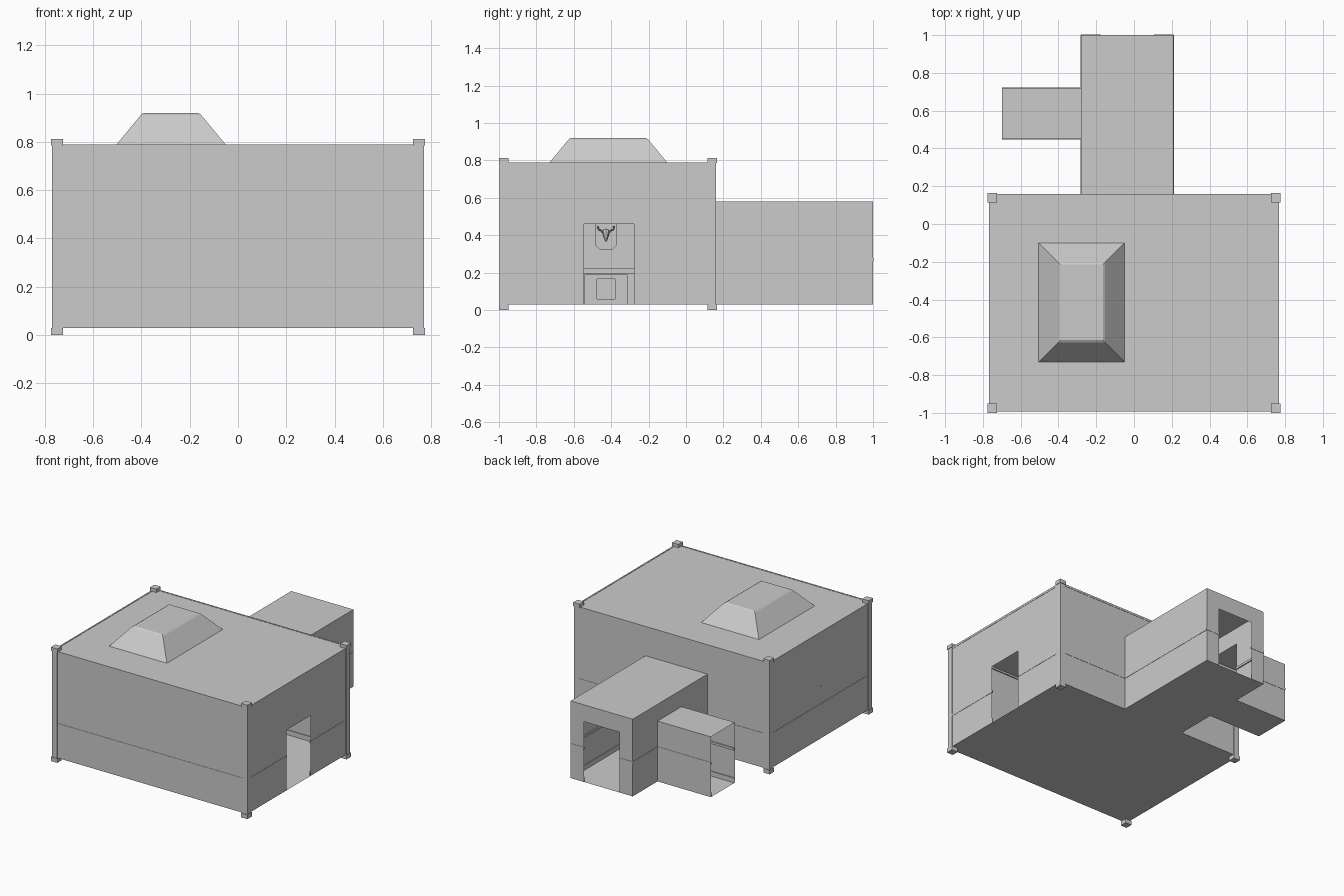
import bpy, bmesh
from mathutils import Vector

if "Cube" in bpy.data.objects:
    bpy.data.objects.remove(bpy.data.objects["Cube"])

X, Y0, Y1 = 0.766, -0.99, 0.157      # main room
Z0, Z1 = 0.03, 0.788
HX0, HX1, HY, HZ = -0.28, 0.21, 1.0, 0.58   # hall
SX, SY0, SY1, SZ = -0.70, 0.45, 0.72, 0.46  # side passage
DX0, DX1, DZ = -0.175, 0.105, 0.46   # doors on the hall axis
RY0, RY1 = -0.545, -0.278            # door in right wall


def finish(name, bm):
    me = bpy.data.meshes.new(name)
    bm.to_mesh(me)
    bm.free()
    ob = bpy.data.objects.new(name, me)
    bpy.context.collection.objects.link(ob)
    return ob


def sheet(name, axis, at, u, v, hole=None):
    """Flat rectangle perpendicular to axis, with an optional rectangular hole."""
    us, vs = sorted(set(u + (hole[0] if hole else ()))), sorted(set(v + (hole[1] if hole else ())))
    bm = bmesh.new()

    def vert(a, b):
        co = [a, b]
        co.insert(axis, at)
        return bm.verts.new(co)
    grid = [[vert(a, b) for b in vs] for a in us]
    for i in range(len(us) - 1):
        for j in range(len(vs) - 1):
            ca, cb = (us[i] + us[i + 1]) / 2, (vs[j] + vs[j + 1]) / 2
            if hole and hole[0][0] < ca < hole[0][1] and hole[1][0] < cb < hole[1][1]:
                continue
            bm.faces.new((grid[i][j], grid[i + 1][j], grid[i + 1][j + 1], grid[i][j + 1]))
    bmesh.ops.delete(bm, geom=[w for w in bm.verts if not w.link_faces], context='VERTS')
    return finish(name, bm)


def add_box(bm, lo, hi):
    lo, hi = Vector(lo), Vector(hi)
    ret = bmesh.ops.create_cube(bm, size=1)
    for w in ret['verts']:
        w.co = Vector([(lo[k] + hi[k]) / 2 + w.co[k] * (hi[k] - lo[k]) for k in range(3)])


def boxes(name, items):
    bm = bmesh.new()
    for lo, hi in items:
        add_box(bm, lo, hi)
    return finish(name, bm)


# Main room shell
sheet("room_floor", 2, Z0, (-X, X), (Y0, Y1))
sheet("room_ceiling", 2, Z1, (-X, X), (Y0, Y1), ((-0.505, -0.05), (-0.73, -0.10)))
sheet("room_front_wall", 1, Y0, (-X, X), (Z0, Z1))
sheet("room_back_wall", 1, Y1, (-X, X), (Z0, Z1), ((DX0, DX1), (Z0, DZ)))
sheet("room_left_wall", 0, -X, (Y0, Y1), (Z0, Z1))
sheet("room_right_wall", 0, X, (Y0, Y1), (Z0, Z1), ((RY0, RY1), (Z0, DZ)))

# Hall behind the room
sheet("hall_floor", 2, Z0, (HX0, HX1), (Y1, HY))
sheet("hall_ceiling", 2, HZ, (HX0, HX1), (Y1, HY))
sheet("hall_right_wall", 0, HX1, (Y1, HY), (Z0, HZ))
sheet("hall_left_wall", 0, HX0, (Y1, HY), (Z0, HZ), ((SY0, SY1), (Z0, SZ)))
sheet("hall_end_wall", 1, HY, (HX0, HX1), (Z0, HZ), ((DX0, DX1), (Z0, DZ)))

# Side passage, open at its far end
sheet("passage_floor", 2, Z0, (SX, HX0), (SY0, SY1))
sheet("passage_ceiling", 2, SZ, (SX, HX0), (SY0, SY1))
sheet("passage_front_wall", 1, SY0, (SX, HX0), (Z0, SZ))
sheet("passage_back_wall", 1, SY1, (SX, HX0), (Z0, SZ))

# Raised skylight over the ceiling opening
bm = bmesh.new()
rings = []
for x0, x1, y0, y1, z in ((-0.505, -0.05, -0.73, -0.10, Z1),
                          (-0.402, -0.153, -0.628, -0.202, 0.912),
                          (-0.39, -0.165, -0.615, -0.215, 0.92)):
    rings.append([bm.verts.new(c) for c in ((x0, y0, z), (x1, y0, z), (x1, y1, z), (x0, y1, z))])
for a, b in zip(rings, rings[1:]):
    for i in range(4):
        bm.faces.new((a[i], a[(i + 1) % 4], b[(i + 1) % 4], b[i]))
bm.faces.new(rings[-1])
finish("skylight", bm)

# Mouldings: wall runs as (axis, wall position, inward direction, start, end)
room_runs = [(1, Y0, 1, -X, X), (0, -X, 1, Y0, Y1),
             (0, X, -1, Y0, RY0), (0, X, -1, RY1, Y1),
             (1, Y1, -1, -X, DX0), (1, Y1, -1, DX1, X)]
hall_runs = [(0, HX1, -1, Y1, HY), (0, HX0, 1, Y1, SY0), (0, HX0, 1, SY1, HY),
             (1, HY, -1, HX0, DX0), (1, HY, -1, DX1, HX1),
             (1, SY0, 1, SX, HX0), (1, SY1, -1, SX, HX0)]


def moulding(name, runs, z0, z1, depth, poke):
    items = []
    for axis, at, inward, a, b in runs:
        p, q = sorted((at - inward * poke, at + inward * depth))
        items.append(((p, a, z0), (q, b, z1)) if axis == 0 else ((a, p, z0), (b, q, z1)))
    boxes(name, items)


for area, runs in (("room", room_runs), ("hall", hall_runs)):
    moulding(area + "_chair_rail", runs, 0.262, 0.278, 0.008, 0.002)
    moulding(area + "_baseboard", runs, Z0 + 0.001, 0.065, 0.006, -0.001)
moulding("room_crown", [(1, Y0, 1, -X, X), (0, -X, 1, Y0, Y1), (0, X, -1, Y0, Y1), (1, Y1, -1, -X, X)],
         0.775, 0.79, 0.008, 0.002)

# Corner pillars with base and cap blocks
for sx, side in ((-1, "left"), (1, "right")):
    for cy, end in ((-0.975, "front"), (0.14, "back")):
        boxes(f"{end}_{side}_pillar", [
            ((sx * 0.75 - r, cy - r, a), (sx * 0.75 + r, cy + r, b))
            for r, a, b in ((0.025, 0, 0.03), (0.021, 0.03, 0.785), (0.025, 0.785, 0.812))])

# Fireplace on the left wall
CY = -0.428
W = -X + 0.002
boxes("fireplace", [
    ((W, CY - 0.11, Z0), (W + 0.06, CY - 0.048, 0.19)),
    ((W, CY + 0.048, Z0), (W + 0.06, CY + 0.11, 0.19)),
    ((W, CY - 0.048, 0.166), (W + 0.06, CY + 0.048, 0.19)),
    ((W, CY - 0.048, Z0), (W + 0.06, CY + 0.048, 0.06)),
    ((W, CY - 0.115, Z0), (W + 0.068, CY - 0.085, 0.19)),
    ((W, CY + 0.085, Z0), (W + 0.068, CY + 0.115, 0.19))])
boxes("mantel", [((W, CY - 0.15, 0.192), (W + 0.08, CY + 0.15, 0.226))])

# Mounted trophy: plaque, head and antlers
PY = -0.428
half = [(0.0, 0.32), (0.032, 0.322), (0.056, 0.345), (0.056, 0.46), (0.03, 0.475), (0.0, 0.48)]
outline = half + [(-y, z) for y, z in half[-2:0:-1]]
bm = bmesh.new()
f = bm.faces.new([bm.verts.new((W, PY + y, z)) for y, z in outline])
ext = bmesh.ops.extrude_face_region(bm, geom=[f])
bmesh.ops.translate(bm, vec=(0.012, 0, 0), verts=[g for g in ext['geom'] if isinstance(g, bmesh.types.BMVert)])
bmesh.ops.recalc_face_normals(bm, faces=bm.faces)
finish("trophy_plaque", bm)

bpy.ops.mesh.primitive_cone_add(vertices=8, radius1=0.02, radius2=0.007, depth=0.07,
                                location=(W + 0.035, PY, 0.395), rotation=(0, 2.3, 0))
bpy.context.object.name = "trophy_head"
for s, side in ((-1, "left"), (1, "right")):
    cu = bpy.data.curves.new(side + "_antler", 'CURVE')
    cu.dimensions = '3D'
    cu.bevel_depth = 0.004
    cu.bevel_resolution = 0
    sp = cu.splines.new('POLY')
    pts = [(0.02, 0.01, 0.405), (0.025, 0.025, 0.425), (0.03, 0.04, 0.43), (0.03, 0.043, 0.45)]
    sp.points.add(len(pts) - 1)
    for p, (dx, dy, z) in zip(sp.points, pts):
        p.co = (W + dx, PY + s * dy, z, 1)
    bpy.context.collection.objects.link(bpy.data.objects.new(side + "_antler", cu))
